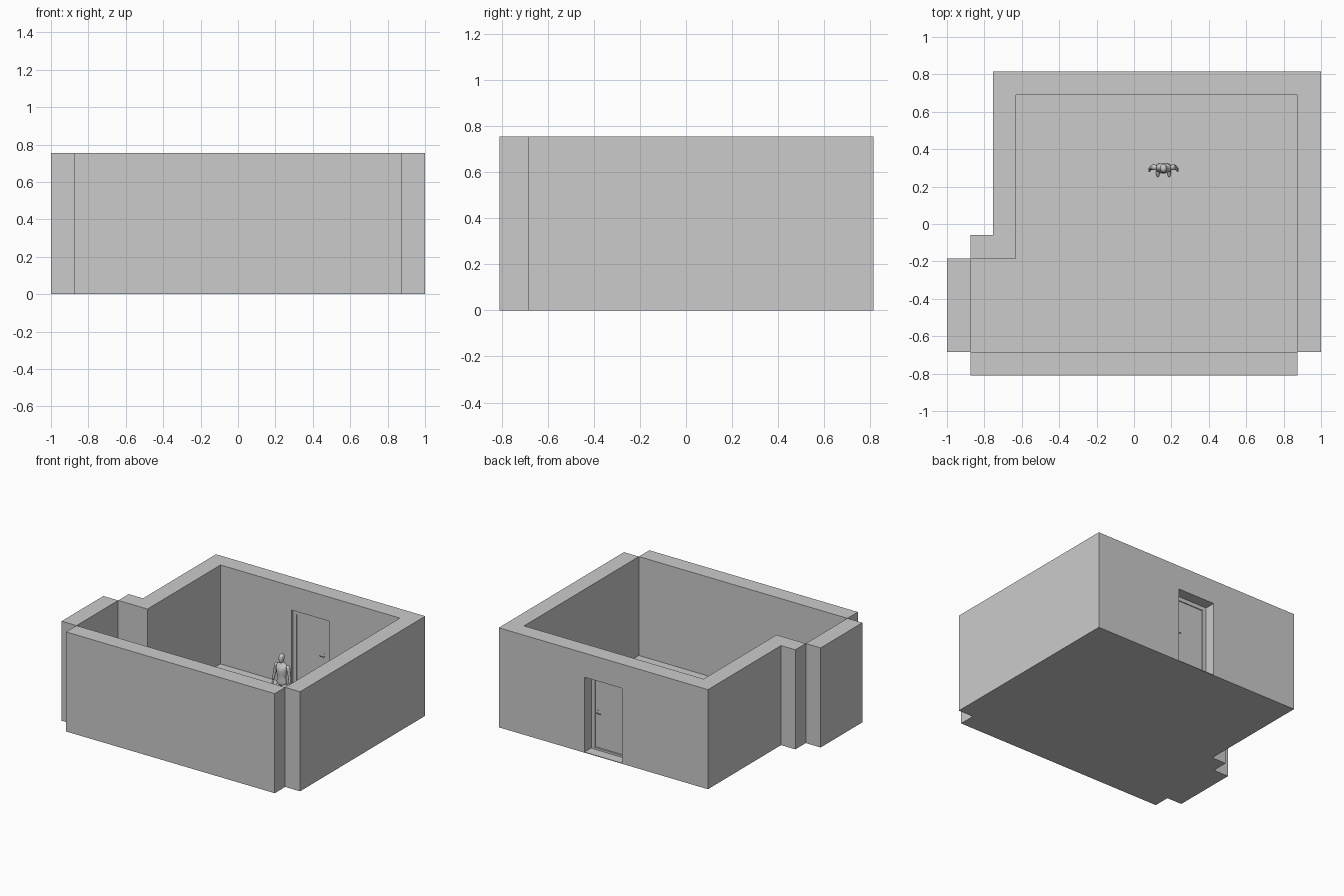
import bpy, bmesh, math
from mathutils import Vector

FLOOR, TOP = 0.005, 0.755


def add(name, bm):
    bmesh.ops.recalc_face_normals(bm, faces=bm.faces)
    me = bpy.data.meshes.new(name)
    bm.to_mesh(me)
    bm.free()
    ob = bpy.data.objects.new(name, me)
    bpy.context.collection.objects.link(ob)
    return ob


def prism(name, pts, z0, z1):
    """Extrude a plan outline from z0 to z1."""
    bm = bmesh.new()
    face = bm.faces.new([bm.verts.new((x, y, z0)) for x, y in pts])
    ext = bmesh.ops.extrude_face_region(bm, geom=[face])
    bmesh.ops.translate(bm, vec=(0, 0, z1 - z0),
                        verts=[v for v in ext['geom'] if isinstance(v, bmesh.types.BMVert)])
    return add(name, bm)


def box(name, x0, x1, y0, y1, z0, z1):
    return prism(name, [(x0, y0), (x1, y0), (x1, y1), (x0, y1)], z0, z1)


def cyl(name, a, b, r):
    a, b = Vector(a), Vector(b)
    bm = bmesh.new()
    bmesh.ops.create_cone(bm, cap_ends=True, segments=16, radius1=r, radius2=r, depth=(b - a).length)
    ob = add(name, bm)
    ob.location = (a + b) / 2
    ob.rotation_euler = (b - a).to_track_quat('Z', 'Y').to_euler()
    return ob


# floor slab follows the outside of the walls
prism("floor", [(-0.875, -0.81), (0.875, -0.81), (0.875, -0.685), (1, -0.685), (1, 0.815),
                (-0.755, 0.815), (-0.755, -0.06), (-0.875, -0.06), (-0.875, -0.185),
                (-1, -0.185), (-1, -0.685), (-0.875, -0.685)], 0, FLOOR)

# walls
main = prism("main_wall", [(1, -0.685), (1, 0.815), (-0.755, 0.815), (-0.755, -0.06),
                           (-0.875, -0.06), (-0.875, -0.185), (-0.63, -0.185), (-0.63, 0.69),
                           (0.875, 0.69), (0.875, -0.685)], FLOOR, TOP)
box("left_wall", -1, -0.875, -0.685, -0.185, FLOOR, TOP)
box("front_wall", -0.875, 0.875, -0.81, -0.685, FLOOR, TOP)

# door opening
DX0, DX1, DZ = -0.033, 0.28, 0.572
cutter = box("door_cutter", DX0, DX1, 0.6, 0.9, -0.1, DZ)
cutter.hide_render = True
cutter.hide_viewport = True
cut = main.modifiers.new("door_opening", 'BOOLEAN')
cut.operation = 'DIFFERENCE'
cut.solver = 'EXACT'
cut.object = cutter

# door frame, threshold and leaf
F = 0.03
box("frame_jamb_left", DX0, DX0 + F, 0.707, 0.733, FLOOR, DZ)
box("frame_jamb_right", DX1 - F, DX1, 0.707, 0.733, FLOOR, DZ)
box("frame_head", DX0 + F, DX1 - F, 0.707, 0.733, DZ - F, DZ)
box("threshold", DX0 + F, DX1 - F, 0.707, 0.738, 0, 0.02)
box("door_leaf", DX0 + F, DX1 - F, 0.713, 0.726, 0.02, DZ - F)

# lever handles on both faces
HX, HZ = 0.23, 0.282
for side, y, d in (("inner", 0.713, -1), ("outer", 0.726, 1)):
    ys = sorted((y, y + d * 0.003))
    box("handle_plate_" + side, HX - 0.006, HX + 0.006, ys[0], ys[1], HZ - 0.035, HZ + 0.02)
    cyl("handle_stem_" + side, (HX, y, HZ), (HX, y + d * 0.016, HZ), 0.003)
    cyl("handle_lever_" + side, (HX + 0.003, y + d * 0.016, HZ), (HX - 0.034, y + d * 0.016, HZ), 0.003)


# standing figure: lofted elliptical rings (x, y, z, rx, ry)
PX, PY = 0.158, 0.297


def loft(name, rings, mirror=False, n=12):
    bm = bmesh.new()
    loops = []
    for x, y, z, rx, ry in rings:
        loops.append([bm.verts.new((x + rx * math.cos(2 * math.pi * i / n),
                                    y + ry * math.sin(2 * math.pi * i / n), z)) for i in range(n)])
    for a, b in zip(loops, loops[1:]):
        for i in range(n):
            bm.faces.new((a[i], a[(i + 1) % n], b[(i + 1) % n], b[i]))
    bm.faces.new(loops[0])
    bm.faces.new(loops[-1])
    ob = add(name, bm)
    ob.location = (PX, PY, FLOOR)
    for p in ob.data.polygons:
        p.use_smooth = True
    if mirror:
        ob.modifiers.new("mirror", 'MIRROR').use_clip = False
    sub = ob.modifiers.new("smooth", 'SUBSURF')
    sub.levels = sub.render_levels = 1
    return ob


loft("figure_torso", [(0, 0.004, 0.198, 0.022, 0.018), (0, 0.004, 0.212, 0.043, 0.029),
                      (0, 0.002, 0.235, 0.041, 0.027), (0, 0, 0.262, 0.034, 0.023),
                      (0, 0, 0.295, 0.040, 0.027), (0, 0.001, 0.325, 0.045, 0.031),
                      (0, 0.005, 0.348, 0.049, 0.024), (0, 0.007, 0.361, 0.034, 0.017),
                      (0, 0.006, 0.369, 0.016, 0.015), (0, 0.003, 0.390, 0.013, 0.014)])
loft("figure_head", [(0, -0.008, 0.374, 0.008, 0.009), (0, -0.005, 0.382, 0.015, 0.019),
                     (0, -0.001, 0.398, 0.019, 0.024), (0, 0.001, 0.415, 0.020, 0.026),
                     (0, 0.002, 0.428, 0.017, 0.022), (0, 0.002, 0.436, 0.008, 0.011)])
loft("figure_legs", [(0.021, 0.005, 0.218, 0.022, 0.026), (0.023, 0.003, 0.190, 0.022, 0.026),
                     (0.024, 0.001, 0.155, 0.018, 0.021), (0.025, 0, 0.118, 0.014, 0.016),
                     (0.026, 0.006, 0.085, 0.014, 0.017), (0.027, 0.007, 0.050, 0.010, 0.012),
                     (0.028, 0.008, 0.025, 0.008, 0.010)], True)
loft("figure_feet", [(0.030, -0.016, 0, 0.011, 0.034), (0.030, -0.015, 0.008, 0.012, 0.035),
                     (0.029, -0.004, 0.018, 0.010, 0.022), (0.028, 0.007, 0.032, 0.008, 0.010)], True)
loft("figure_arms", [(0.045, 0.007, 0.358, 0.010, 0.010), (0.050, 0.007, 0.345, 0.015, 0.018),
                     (0.056, 0.007, 0.315, 0.012, 0.015), (0.063, 0.006, 0.272, 0.010, 0.012),
                     (0.067, 0.002, 0.255, 0.011, 0.012), (0.072, -0.004, 0.213, 0.007, 0.008)], True)
loft("figure_hands", [(0.072, -0.004, 0.216, 0.006, 0.007), (0.075, -0.006, 0.195, 0.007, 0.013),
                      (0.075, -0.008, 0.178, 0.006, 0.011), (0.073, -0.009, 0.166, 0.004, 0.007)], True)
